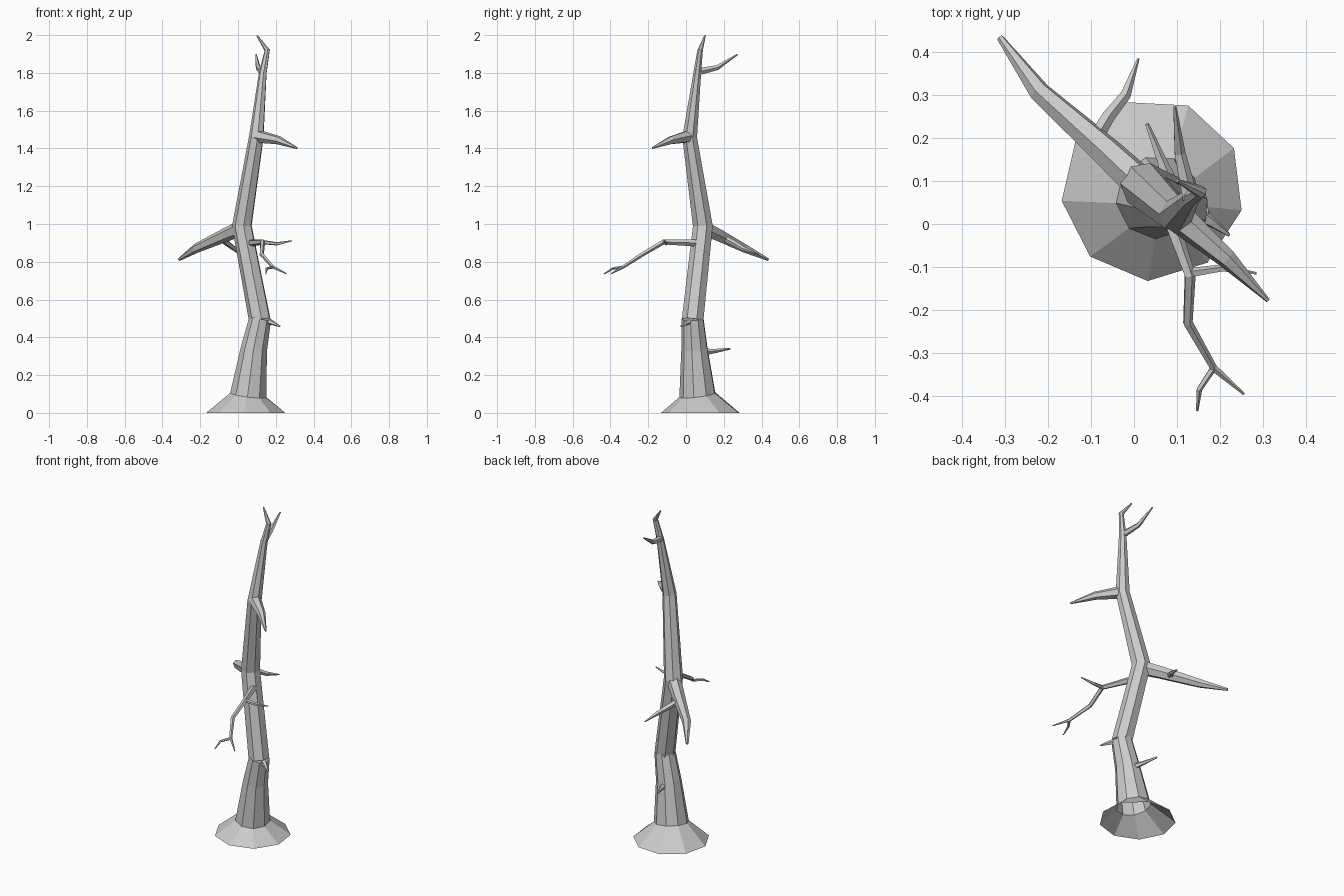
import bpy, math
from mathutils import Vector


def limb(name, pts, sides, phase=0.0, flat_start=False):
    """Tapered flat-faced tube through (x, y, z, radius) points, capped at the tip."""
    pos = [Vector(p[:3]) for p in pts]
    dirs = [(b - a).normalized() for a, b in zip(pos, pos[1:])]
    u = Vector((1, 0, 0)) if abs(dirs[0].x) < 0.8 else Vector((0, 1, 0))
    verts, faces = [], []
    last = len(pts) - 1
    for i, p in enumerate(pts):
        t = (dirs[max(i - 1, 0)] + dirs[min(i, last - 1)]).normalized()
        if i == 0 and flat_start:
            t = Vector((0, 0, 1))
        u = (u - t * u.dot(t)).normalized()
        v = t.cross(u)
        for k in range(sides):
            a = math.radians(phase) + math.tau * k / sides
            verts.append(pos[i] + (u * math.cos(a) + v * math.sin(a)) * p[3])
        if i:
            o = (i - 1) * sides
            for k in range(sides):
                n = (k + 1) % sides
                faces.append((o + k, o + n, o + sides + n, o + sides + k))
    faces.append(tuple(range(last * sides, (last + 1) * sides)))
    mesh = bpy.data.meshes.new(name)
    mesh.from_pydata(verts, [], faces)
    mesh.update()
    ob = bpy.data.objects.new(name, mesh)
    bpy.context.collection.objects.link(ob)
    return ob


# Flared root collar and lower trunk
limb("lower_trunk", [(0.043, 0.08, 0, 0.213), (0.055, 0.062, 0.095, 0.098),
                     (0.085, 0.046, 0.34, 0.071), (0.118, 0.036, 0.5, 0.059)],
     9, 27, True)

# Crooked upper trunk ending in a bent tip
limb("upper_trunk", [(0.117, 0.036, 0.49, 0.059), (0.022, 0.09, 0.99, 0.054),
                     (0.098, 0.02, 1.46, 0.04), (0.132, 0.06, 1.8, 0.021),
                     (0.155, 0.075, 1.92, 0.015), (0.101, 0.101, 1.997, 0.004)],
     7, 20)

# Large drooping branch and its twig
limb("large_branch", [(0.02, 0.09, 0.98, 0.042), (-0.06, 0.165, 0.945, 0.037),
                      (-0.22, 0.308, 0.872, 0.025), (-0.312, 0.434, 0.812, 0.008)], 6)
limb("large_branch_twig", [(-0.09, 0.2, 0.925, 0.018), (-0.06, 0.25, 0.9, 0.016),
                           (-0.02, 0.3, 0.87, 0.013), (0.01, 0.385, 0.84, 0.003)], 5)

# Upper side branch
limb("upper_branch", [(0.1, 0.018, 1.465, 0.036), (0.215, -0.08, 1.443, 0.023),
                      (0.312, -0.178, 1.402, 0.005)], 6)

# Long thin front branch with side twig and forked end
limb("front_branch", [(0.07, 0.05, 0.9, 0.02), (0.13, -0.12, 0.905, 0.014),
                      (0.125, -0.23, 0.84, 0.012), (0.185, -0.335, 0.772, 0.009),
                      (0.256, -0.396, 0.737, 0.003)], 5)
limb("front_branch_fork", [(0.185, -0.335, 0.772, 0.008), (0.152, -0.385, 0.765, 0.007),
                           (0.147, -0.435, 0.735, 0.003)], 5)
limb("front_branch_twig", [(0.125, -0.115, 0.905, 0.012), (0.205, -0.103, 0.895, 0.009),
                           (0.285, -0.115, 0.911, 0.003)], 5)

# Short broken stubs on the lower trunk
limb("side_stub", [(0.14, 0.03, 0.492, 0.022), (0.18, 0.005, 0.478, 0.013),
                   (0.222, -0.026, 0.458, 0.004)], 5)
limb("back_stub", [(0.085, 0.09, 0.322, 0.02), (0.063, 0.15, 0.327, 0.012),
                   (0.03, 0.233, 0.34, 0.005)], 5)

# Small twig near the top
limb("top_twig", [(0.13, 0.06, 1.805, 0.02), (0.106, 0.165, 1.828, 0.014),
                  (0.095, 0.273, 1.898, 0.004)], 5)
